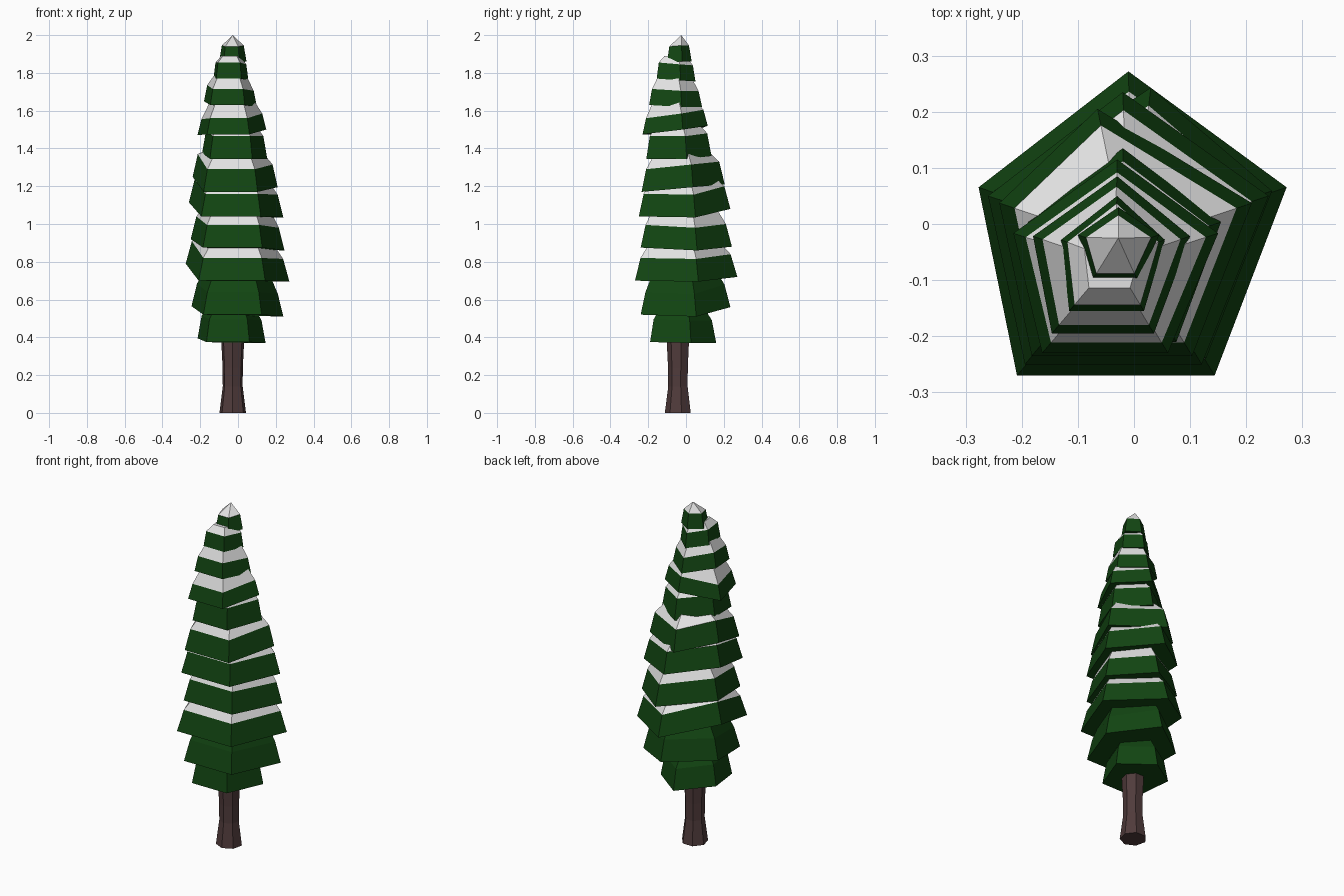
import bpy
import bmesh
from math import cos, sin, tau
from mathutils import Vector

default = bpy.data.objects.get("Cube")
if default:
    bpy.data.objects.remove(default)


def material(name, rgb):
    mat = bpy.data.materials.new(name)
    mat.use_nodes = True
    mat.diffuse_color = (*rgb, 1)
    mat.node_tree.nodes["Principled BSDF"].inputs["Base Color"].default_value = (*rgb, 1)
    return mat


green = material("needle green", (0.006, 0.06, 0.006))
snow = material("snow white", (0.76, 0.76, 0.76))
brown = material("bark brown", (0.08, 0.044, 0.044))


def loft(name, rings, mats, bands):
    """Skin a stack of rings; bands holds the material index of each band."""
    bm = bmesh.new()
    loops = [[bm.verts.new(p) for p in ring] for ring in rings]
    bm.faces.new(loops[0][::-1])
    for low, high, index in zip(loops, loops[1:], bands):
        for i in range(len(low)):
            j = (i + 1) % len(low)
            if len(high) == 1:
                face = bm.faces.new((low[i], low[j], high[0]))
            else:
                face = bm.faces.new((low[i], low[j], high[j], high[i]))
            face.material_index = index
    if len(loops[-1]) > 2:
        bm.faces.new(loops[-1]).material_index = bands[-1]
    bmesh.ops.recalc_face_normals(bm, faces=bm.faces)
    mesh = bpy.data.meshes.new(name)
    bm.to_mesh(mesh)
    bm.free()
    for mat in mats:
        mesh.materials.append(mat)
    obj = bpy.data.objects.new(name, mesh)
    bpy.context.collection.objects.link(obj)
    return obj


# Trunk: flared foot, narrow waist
def polygon(radius, z, sides=7):
    return [(-0.028 + radius * cos(tau * (i + 0.25) / sides),
             -0.04 + radius * sin(tau * (i + 0.25) / sides), z) for i in range(sides)]


trunk = [(0.072, 0), (0.054, 0.14), (0.055, 0.24), (0.062, 0.38), (0.05, 0.5)]
loft("trunk", [polygon(r, z) for r, z in trunk], [brown], [0] * 4)

# Branch tiers: left x, right x, front y, back y, back x, then rim heights
# at the left, right, front and back
tiers = [
    (-.214, .146, -.19, .16, -.03, .395, .37, .375, .37),
    (-.246, .24, -.24, .235, .0, .565, .51, .52, .56),
    (-.277, .272, -.27, .272, -.01, .79, .695, .70, .72),
    (-.25, .246, -.24, .243, .03, .92, .86, .875, .88),
    (-.26, .24, -.25, .235, -.02, 1.115, 1.035, 1.04, 1.08),
    (-.24, .21, -.235, .205, -.065, 1.25, 1.195, 1.17, 1.21),
    (-.19, .155, -.21, .135, -.02, 1.375, 1.345, 1.345, 1.36),
    (-.215, .15, -.23, .115, -.03, 1.47, 1.5, 1.475, 1.52),
    (-.18, .10, -.195, .085, -.03, 1.65, 1.62, 1.63, 1.62),
    (-.13, .055, -.155, .05, -.03, 1.77, 1.76, 1.77, 1.755),
    (-.10, .045, -.10, .03, -.028, 1.86, 1.86, 1.855, 1.86),
]


def shrink(ring, centre, ratio):
    return [centre + (p - centre) * ratio for p in ring]


for n, (xl, xr, yf, yb, xb, zl, zr, zf, zb) in enumerate(tiers):
    radius = (yb - yf) / 1.81
    cx, cy = (xl + xr) / 2, yf + 0.81 * radius
    side_y = cy + 0.31 * radius
    half = 0.588 * radius
    front_x = cx - 0.1 * radius
    rim = [Vector(p) for p in ((xr, side_y, zr), (xb, yb, zb), (xl, side_y, zl),
                               (front_x - half, yf, zf), (front_x + half, yf, zf))]
    last = n == len(tiers) - 1
    snowy = n > 1
    rise = 0.12 if n < 7 else 0.085
    shoulder = shrink(rim, Vector((cx, cy, zf)), 0.8 if last else 0.88)
    for p, base in zip(shoulder, rim):
        p.z = base.z + rise
    if last:
        top = [Vector((-0.028, -0.025, 2))]
    else:
        # The crown tucks under the rim of the tier above
        crown_z = max(tiers[n + 1][5:]) + 0.03
        top = shrink(rim, Vector((cx, cy, zf)), 0.55)
        for p in top:
            p.z = max(crown_z, zl + rise + 0.03)
    loft(f"branch_tier_{n + 1}", [rim, shoulder, top], [green, snow], [0, int(snowy)])
